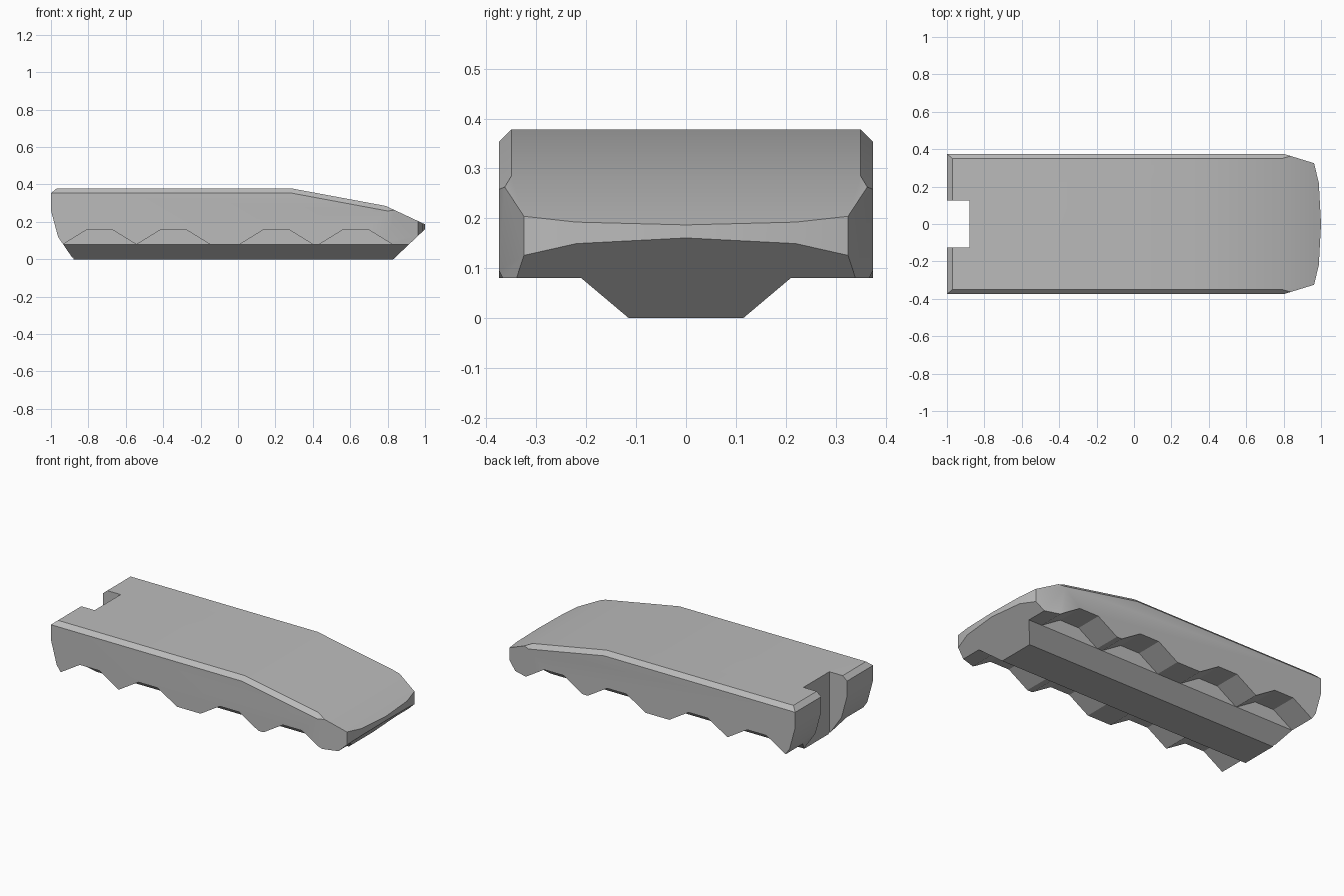
import bpy
import bmesh
from mathutils import Vector

cube = bpy.data.objects.get("Cube")
if cube:
    bpy.data.objects.remove(cube, do_unlink=True)

grey = bpy.data.materials.new("plain grey")
grey.use_nodes = True
grey.diffuse_color = (0.5, 0.5, 0.5, 1)
grey.node_tree.nodes["Principled BSDF"].inputs["Base Color"].default_value = (0.5, 0.5, 0.5, 1)


def prism(name, points, axis, low, high):
    """Extrude a flat outline along x, y or z."""
    def place(a, b, t):
        return {"x": (t, a, b), "y": (a, t, b), "z": (a, b, t)}[axis]
    bm = bmesh.new()
    face = bm.faces.new([bm.verts.new(place(a, b, low)) for a, b in points])
    grown = bmesh.ops.extrude_face_region(bm, geom=[face])
    moved = [v for v in grown["geom"] if isinstance(v, bmesh.types.BMVert)]
    bmesh.ops.translate(bm, verts=moved, vec=Vector(place(0, 0, high - low)))
    bmesh.ops.recalc_face_normals(bm, faces=bm.faces)
    mesh = bpy.data.meshes.new(name)
    bm.to_mesh(mesh)
    bm.free()
    obj = bpy.data.objects.new(name, mesh)
    bpy.context.collection.objects.link(obj)
    mesh.materials.append(grey)
    return obj


def slice_off(bm, point, normal):
    """Plane off everything on the normal's side and cap the cut."""
    geom = bm.verts[:] + bm.edges[:] + bm.faces[:]
    cut = bmesh.ops.bisect_plane(bm, geom=geom, plane_co=point, plane_no=normal, clear_outer=True)
    edges = [e for e in cut["geom_cut"] if isinstance(e, bmesh.types.BMEdge)]
    bmesh.ops.holes_fill(bm, edges=[e for e in edges if e.is_boundary])


def subtract(target, cutter):
    cutter.hide_render = True
    mod = target.modifiers.new("cut", "BOOLEAN")
    mod.operation = "DIFFERENCE"
    mod.solver = "EXACT"
    mod.object = cutter
    bpy.ops.object.select_all(action="DESELECT")
    bpy.context.view_layer.objects.active = target
    target.select_set(True)
    bpy.ops.object.modifier_apply(modifier=mod.name)
    bpy.data.objects.remove(cutter, do_unlink=True)


# Side outline of the body, with sloping nose and rounded tail
outline = [(-0.88, 0), (0.83, 0), (1.01, 0.17), (1.01, 0.182), (0.79, 0.285), (0.29, 0.378),
           (-0.97, 0.378), (-1, 0.353), (-1, 0.26), (-0.962, 0.12), (-0.935, 0.08)]
body = prism("body", outline, "y", -0.375, 0.375)

# Chamfer the long top edges and round the nose in plan
bm = bmesh.new()
bm.from_mesh(body.data)
plan = [(0.8, 0.375), (0.963, 0.325), (0.988, 0.22), (1, 0)]
for side in (1, -1):
    slice_off(bm, (0, side * 0.375, 0.353), (0, side, 1))
    slice_off(bm, (0.29, side * 0.35, 0.378), (0.186, side, 1))
    for (xa, ya), (xb, yb) in zip(plan, plan[1:]):
        slice_off(bm, (xa, side * ya, 0), (ya - yb, side * (xb - xa), 0))
bmesh.ops.recalc_face_normals(bm, faces=bm.faces)
bm.to_mesh(body.data)
bm.free()

# Square notch in the tail
notch = [(-1.2, -0.125), (-0.88, -0.125), (-0.88, 0.125), (-1.2, 0.125)]
subtract(body, prism("notch_cutter", notch, "z", -0.1, 0.6))

# Tapered keel below, with scalloped lower edges beside it
for side in (1, -1):
    keel = [(0.0675, -0.04), (0.21, 0.08), (0.5, 0.08), (0.5, -0.04)]
    subtract(body, prism("keel_cutter", [(side * y, z) for y, z in keel], "x", -1.2, 1.2))
    for middle in (-0.74, -0.345, 0.205, 0.63):
        scallop = [(middle - 0.26, 0), (middle - 0.065, 0.16), (middle + 0.065, 0.16), (middle + 0.26, 0)]
        scallop = [(middle - 0.195, 0.08), (middle - 0.065, 0.16),
                   (middle + 0.065, 0.16), (middle + 0.195, 0.08),
                   (middle + 0.195, 0.05), (middle - 0.195, 0.05)]
        ends = sorted((side * 0.21, side * 0.5))
        subtract(body, prism("scallop_cutter", scallop, "y", *ends))

# Soft shading over the gentle top bends, crisp elsewhere
bpy.ops.object.select_all(action="DESELECT")
body.select_set(True)
bpy.context.view_layer.objects.active = body
bpy.ops.object.shade_smooth_by_angle(angle=0.45)
